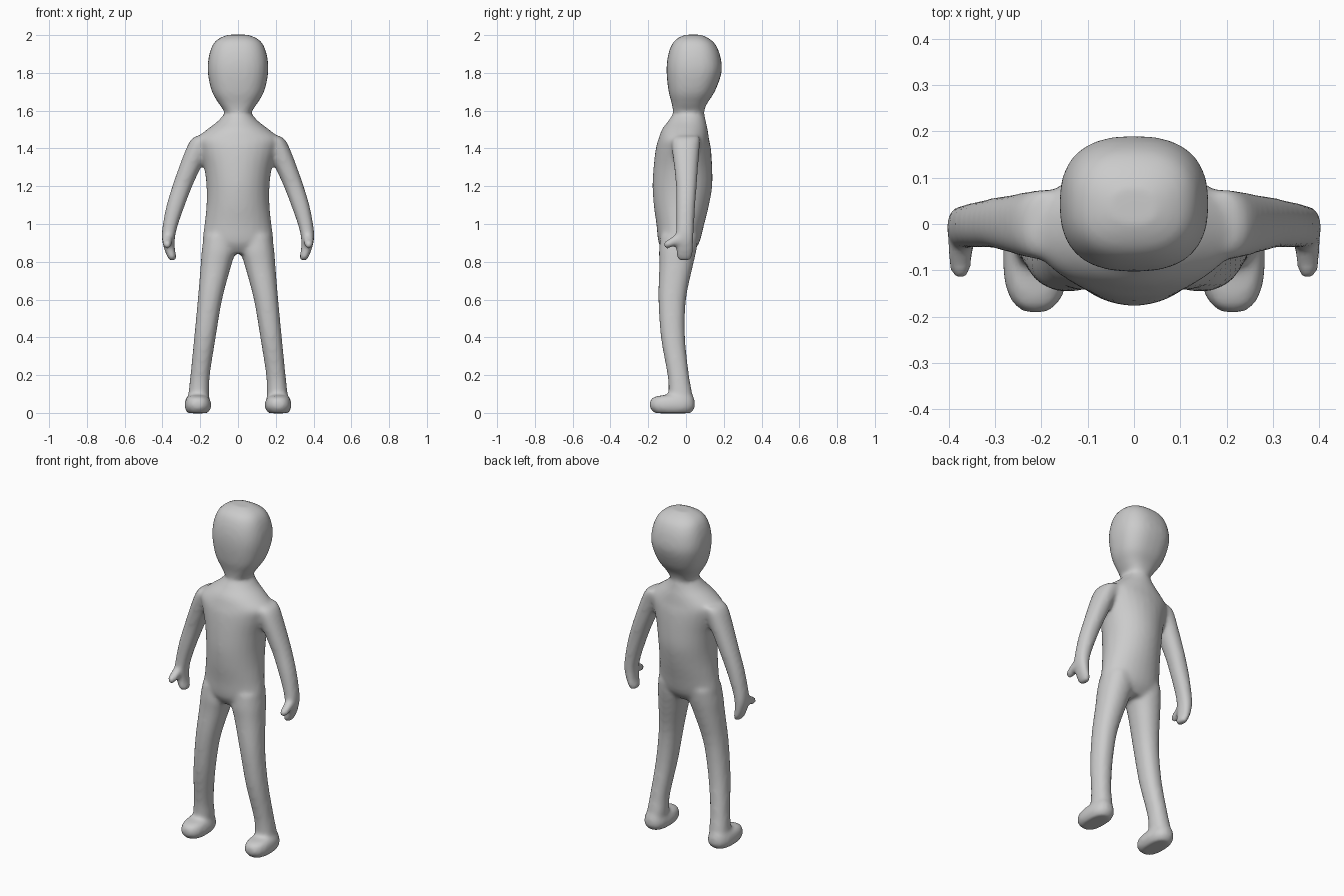
import bpy, bmesh, math

SIDES, STEPS = 28, 4
bm = bmesh.new()


def spline(p0, p1, p2, p3, t):
    return [0.5 * (2 * b + (c - a) * t + (2 * a - 5 * b + 4 * c - d) * t * t
                   + (3 * b - a - 3 * c + d) * t ** 3)
            for a, b, c, d in zip(p0, p1, p2, p3)]


def loft(sections, power=2.0, side=1, forward=False):
    """Closed skin through (x0, x1, y0, y1, height) sections; forward runs along y."""
    s = [sections[0]] + sections + [sections[-1]]
    rows = [spline(*s[i:i + 4], k / STEPS)
            for i in range(len(s) - 3) for k in range(STEPS)]
    rows.append(sections[-1])
    rings = []
    for x0, x1, y0, y1, h in rows:
        ring = []
        for k in range(SIDES):
            a = 2 * math.pi * k / SIDES
            c, d = math.cos(a), math.sin(a)
            x = (x0 + x1) / 2 + (x1 - x0) / 2 * math.copysign(abs(c) ** (2 / power), c)
            y = (y0 + y1) / 2 + (y1 - y0) / 2 * math.copysign(abs(d) ** (2 / power), d)
            ring.append(bm.verts.new((x * side, h, y) if forward else (x * side, y, h)))
        rings.append(ring)
    for a, b in zip(rings, rings[1:]):
        for k in range(SIDES):
            n = (k + 1) % SIDES
            bm.faces.new((a[k], a[n], b[n], b[k]))
    bm.faces.new(rings[0])
    bm.faces.new(rings[-1])


def centred(rows):
    return [(-w, w, y0, y1, z) for w, y0, y1, z in rows]


# Head and neck
loft(centred([
    (.065, -.06, .09, 1.54), (.070, -.068, .095, 1.59), (.100, -.075, .110, 1.635),
    (.138, -.092, .152, 1.70), (.160, -.103, .188, 1.80), (.156, -.098, .184, 1.88),
    (.136, -.078, .160, 1.945), (.105, -.05, .125, 1.98), (.055, -.005, .08, 2.002)]), 2.5)

# Torso with sloping shoulders
loft(centred([
    (.14, -.11, .03, .845), (.186, -.145, .07, .90), (.177, -.157, .097, 1.0),
    (.167, -.171, .122, 1.1), (.167, -.177, .139, 1.2), (.180, -.172, .139, 1.3),
    (.210, -.160, .132, 1.4), (.222, -.146, .122, 1.45), (.165, -.128, .115, 1.50),
    (.112, -.098, .106, 1.54), (.075, -.07, .098, 1.58)]))

for side in (-1, 1):
    # Leg
    loft([(.02, .180, -.135, .065, .94), (.012, .192, -.143, .055, .86),
          (.036, .198, -.142, .037, .78), (.084, .213, -.146, .000, .6),
          (.118, .232, -.133, -.005, .4), (.149, .252, -.098, .016, .2),
          (.152, .262, -.092, .032, .11), (.158, .27, -.09, .04, .03)], 2.2, side)
    # Foot
    loft([(.162, .265, -.165, .025, -.002), (.143, .282, -.19, .046, .025),
          (.143, .282, -.192, .047, .055), (.155, .272, -.175, .042, .082),
          (.175, .255, -.12, .03, .094)], 2.5, side)
    # Arm and hand
    loft([(.14, .225, -.06, .07, 1.465), (.14, .25, -.075, .075, 1.445),
          (.15, .274, -.075, .072, 1.4), (.197, .313, -.063, .064, 1.3),
          (.242, .348, -.053, .057, 1.2), (.281, .378, -.052, .049, 1.1),
          (.316, .398, -.052, .043, 1.0), (.333, .404, -.055, .040, .93),
          (.334, .392, -.053, .037, .87), (.326, .374, -.050, .033, .825),
          (.335, .362, -.035, .020, .805)], 2.2, side)
    # Thumb
    loft([(.345, .402, .885, .955, -.02), (.348, .402, .885, .940, -.06),
          (.351, .398, .868, .918, -.095), (.360, .390, .875, .908, -.119)],
         2.2, side, True)

bmesh.ops.recalc_face_normals(bm, faces=bm.faces)
mesh = bpy.data.meshes.new("body")
bm.to_mesh(mesh)
bm.free()
body = bpy.data.objects.new("body", mesh)
bpy.context.collection.objects.link(body)

# Fuse the parts into one continuous skin and soften the joins
remesh = body.modifiers.new("fuse", 'REMESH')
remesh.mode = 'VOXEL'
remesh.voxel_size = 0.011
remesh.use_smooth_shade = True
soften = body.modifiers.new("soften", 'SMOOTH')
soften.factor = 0.5
soften.iterations = 10

grey = bpy.data.materials.new("plain grey")
grey.diffuse_color = (0.6, 0.6, 0.6, 1)
mesh.materials.append(grey)
